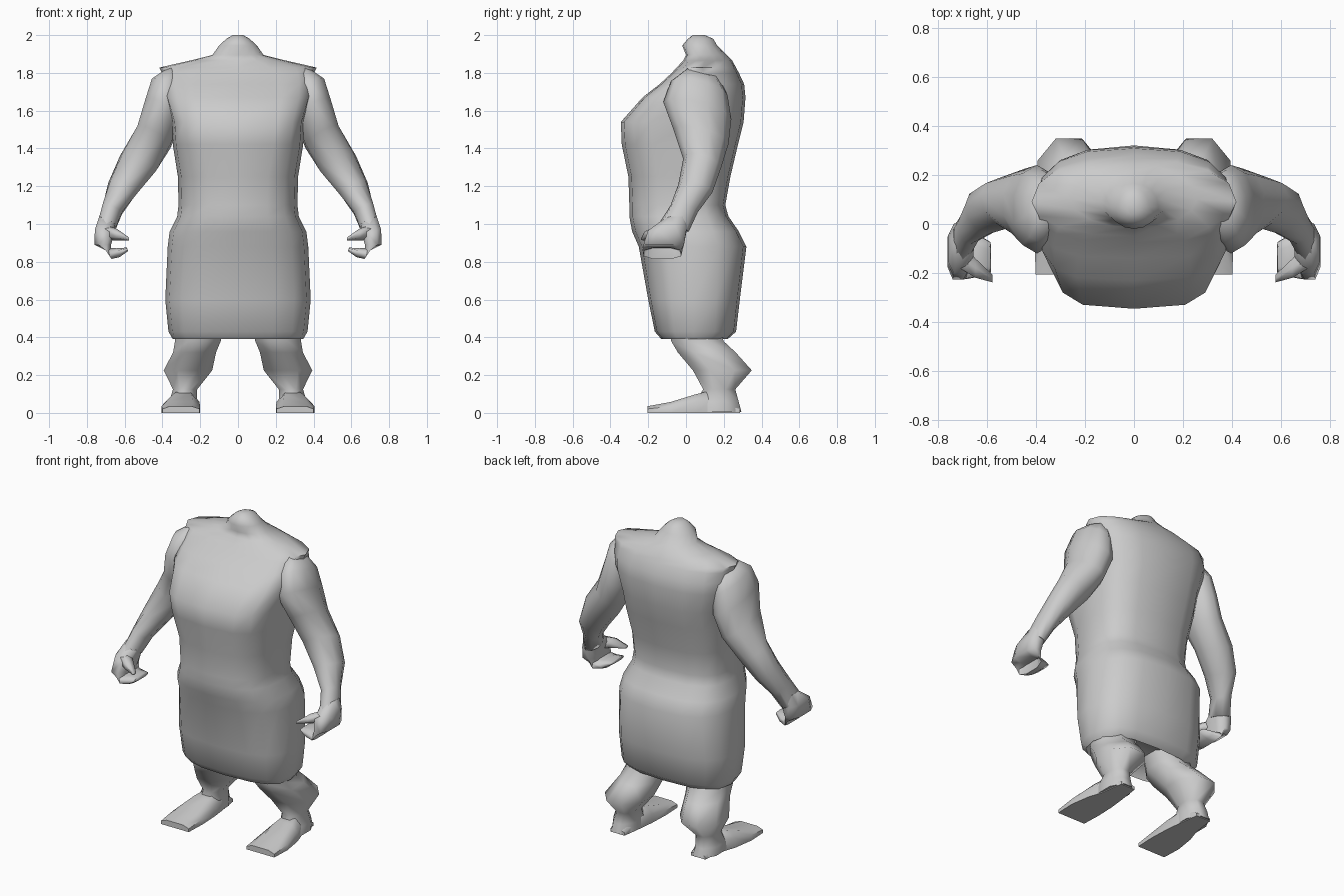
import bpy, bmesh, math
from mathutils import Vector

grey = bpy.data.materials.new("plain grey")
grey.diffuse_color = (0.6, 0.6, 0.6, 1)


def spow(v, p):
    return math.copysign(abs(v) ** (2 / p), v)


def loft(name, rings, mirror=False, angle=80):
    """Skin closed rings of points, cap both ends, optionally mirror in x."""
    bm = bmesh.new()
    rows = [[bm.verts.new(p) for p in ring] for ring in rings]
    n = len(rows[0])
    for a, b in zip(rows, rows[1:]):
        for i in range(n):
            j = (i + 1) % n
            bm.faces.new((a[i], a[j], b[j], b[i]))
    bm.faces.new(rows[0])
    bm.faces.new(rows[-1])
    bmesh.ops.recalc_face_normals(bm, faces=bm.faces)
    mesh = bpy.data.meshes.new(name)
    bm.to_mesh(mesh)
    bm.free()
    mesh.materials.append(grey)
    ob = bpy.data.objects.new(name, mesh)
    bpy.context.collection.objects.link(ob)
    if mirror:
        ob.modifiers.new("Mirror", 'MIRROR')
    bpy.ops.object.select_all(action='DESELECT')
    ob.select_set(True)
    bpy.context.view_layer.objects.active = ob
    bpy.ops.object.shade_smooth_by_angle(angle=math.radians(angle))
    return ob


def ring(c, u, v, n=8, p=2.0):
    """Rounded ring about c with half axes u and v."""
    c, u, v = Vector(c), Vector(u), Vector(v)
    pts = []
    for i in range(n):
        t = 2 * math.pi * (i + 0.5) / n
        pts.append(c + u * spow(math.cos(t), p) + v * spow(math.sin(t), p))
    return pts


def body_ring(z, hw, yf, yb, ym, p, extra=0):
    """Level ring widest at ym, with its own front and back depth; extra squares the front."""
    pts = []
    for i in range(16):
        t = 2 * math.pi * i / 16
        q = p + (extra if i > 8 else 0)
        s = spow(math.sin(t), q)
        pts.append((hw * spow(math.cos(t), q), ym + s * ((yb - ym) if s > 0 else (ym - yf)), z))
    return pts


# Tunic with neck: height, half width, front, back, widest y, squareness, extra front squareness
body = [
    (0.46, 0.30, -0.10, 0.18, 0.04, 2.6), (0.39, 0.345, -0.13, 0.22, 0.04, 2.8),
    (0.43, 0.368, -0.165, 0.265, 0.04, 2.8), (0.60, 0.385, -0.20, 0.285, 0.04, 2.7),
    (0.88, 0.372, -0.25, 0.32, 0.04, 2.6), (0.96, 0.362, -0.285, 0.28, 0.02, 2.6),
    (1.04, 0.322, -0.30, 0.225, 0.0, 2.7), (1.10, 0.315, -0.30, 0.208, 0.0, 2.7),
    (1.25, 0.318, -0.305, 0.235, 0.0, 2.8), (1.42, 0.345, -0.34, 0.275, 0.02, 2.8, 0.4),
    (1.54, 0.350, -0.345, 0.305, 0.04, 2.8, 0.9), (1.67, 0.390, -0.23, 0.315, 0.07, 2.7, 1.0),
    (1.74, 0.398, -0.14, 0.308, 0.08, 2.6, 0.8), (1.80, 0.402, -0.075, 0.28, 0.09, 2.4, 0.5),
    (1.828, 0.417, -0.05, 0.265, 0.09, 2.2), (1.865, 0.255, -0.015, 0.245, 0.10, 2.0),
    (1.895, 0.135, 0.0, 0.215, 0.09, 2.0), (1.945, 0.100, -0.02, 0.165, 0.07, 2.0),
    (1.98, 0.062, 0.01, 0.145, 0.07, 2.0), (2.00, 0.028, 0.035, 0.10, 0.07, 2.0),
]
loft("tunic_body", [body_ring(*s) for s in body], angle=70)

# Arms: centre, half axis across (x, z), half depth (x, y)
arm = [
    ((0.355, 0.09, 1.805), (0.055, -0.01), (0, 0.08)), ((0.375, 0.07, 1.72), (0.085, 0.04), (0, 0.15)),
    ((0.395, 0.06, 1.60), (0.10, 0.05), (0, 0.18)), ((0.445, 0.08, 1.46), (0.092, 0.05), (0, 0.145)),
    ((0.53, 0.085, 1.32), (0.092, 0.05), (0.025, 0.10)), ((0.61, 0.05, 1.19), (0.075, 0.035), (0.02, 0.09)),
    ((0.665, -0.01, 1.08), (0.053, 0.025), (0, 0.072)), ((0.698, -0.065, 0.98), (0.05, 0.01), (0, 0.08)),
]
loft("arm", [ring(c, (a[0], 0, a[1]), (d[0], d[1], -0.25 * d[1]), 10) for c, a, d in arm], True)

# Curled hand, from wrist round to finger tips
hand = [
    ((0.692, -0.05, 1.03), (0.045, 0, 0.01), 0.06), ((0.707, -0.10, 0.96), (0.054, 0, 0.01), 0.108),
    ((0.716, -0.118, 0.89), (0.047, 0, 0.0), 0.114), ((0.690, -0.125, 0.845), (0.022, 0, 0.032), 0.105),
    ((0.635, -0.13, 0.848), (0.008, 0, 0.025), 0.09), ((0.585, -0.14, 0.866), (0.003, 0, 0.010), 0.07),
]
loft("hand", [ring(c, u, (0, d, 0), 8, 2.6) for c, u, d in hand], True)

# Thumb
thumb = [
    ((0.705, -0.13, 0.955), (0, 0.06, 0), 0.04), ((0.645, -0.18, 0.945), (0, 0.045, 0), 0.032),
    ((0.576, -0.222, 0.92), (0, 0.018, 0), 0.008),
]
loft("thumb", [ring(c, u, (0, 0, h), 6) for c, u, h in thumb], True)

# Legs: height, x range, y range
leg = [
    (0.52, 0.06, 0.32, -0.08, 0.17), (0.38, 0.09, 0.335, -0.08, 0.20),
    (0.32, 0.115, 0.345, -0.045, 0.265), (0.225, 0.135, 0.395, 0.035, 0.35),
    (0.125, 0.215, 0.345, 0.09, 0.262), (0.06, 0.215, 0.365, 0.05, 0.28),
    (0.005, 0.215, 0.365, 0.03, 0.295),
]
loft("leg", [ring(((a + b) / 2, (c + d) / 2, z), ((b - a) / 2 * 1.07, 0, 0),
                  (0, (d - c) / 2 * 1.07, 0), 8) for z, a, b, c, d in leg], True)

# Flat wedge feet: y, x range, top height
foot = [
    (-0.205, 0.205, 0.40, 0.035), (-0.08, 0.20, 0.405, 0.058), (0.05, 0.205, 0.385, 0.098),
    (0.14, 0.215, 0.355, 0.12), (0.285, 0.235, 0.335, 0.03),
]
loft("foot", [[(a, y, 0), (b, y, 0), (b, y, h * 0.6), (b - 0.04, y, h), (a + 0.04, y, h), (a, y, h * 0.6)]
              for y, a, b, h in foot], True, 60)
